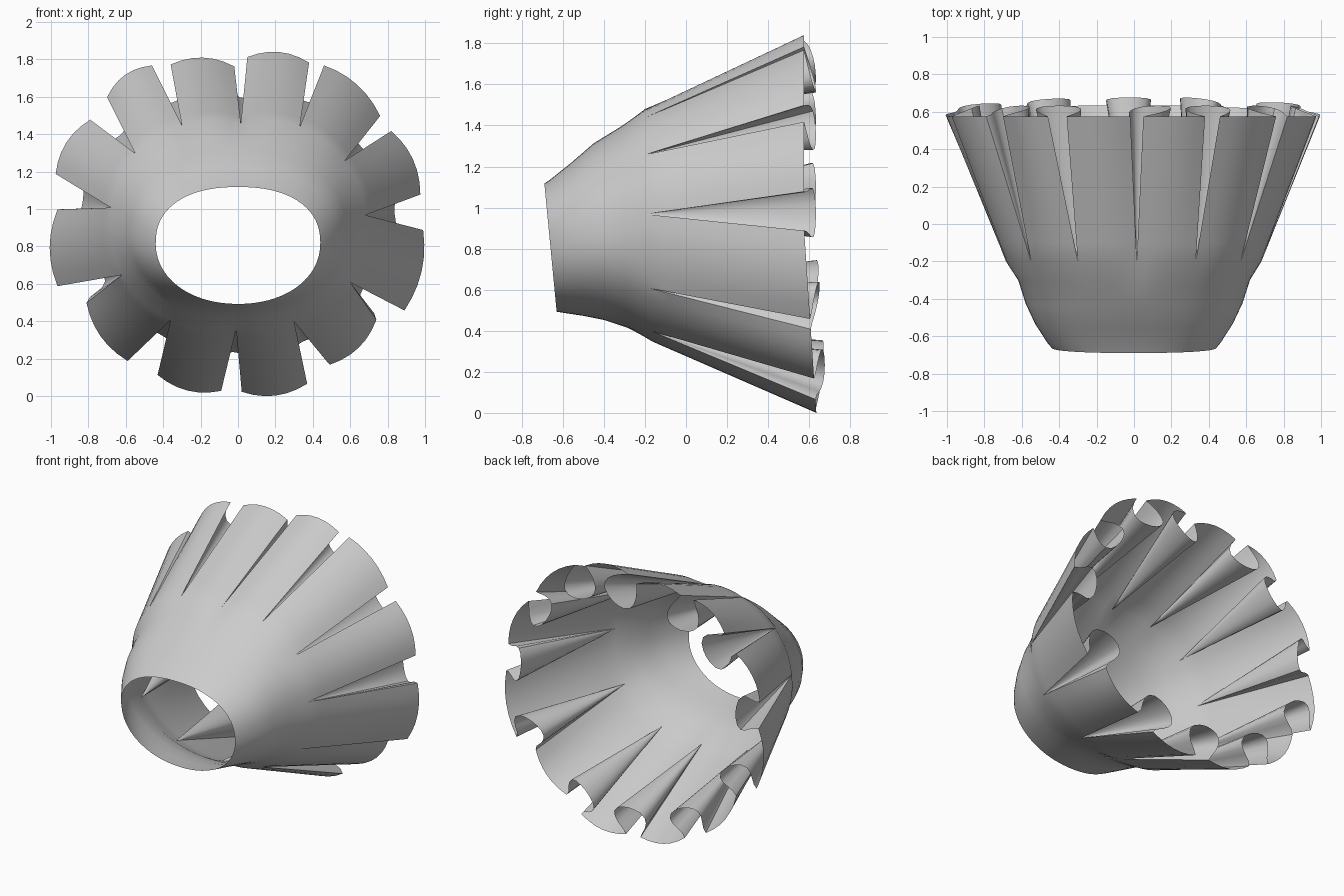
import bpy, bmesh, math
from mathutils import Vector as V

if "Cube" in bpy.data.objects:
    bpy.data.objects.remove(bpy.data.objects["Cube"])

# Rim corners (x, z) of the 12 outer flaps, clockwise from top centre
FLAPS = [((.05, 1.815), (.38, 1.785)), ((.46, 1.77), (.76, 1.50)), ((.82, 1.42), (.975, 1.08)),
         ((.99, .89), (.89, .46)), ((.74, .41), (.49, .17)), ((.37, .068), (.02, .025)),
         ((-.09, .03), (-.43, .115)), ((-.59, .19), (-.81, .50)), ((-.965, .59), (-.965, 1.0)),
         ((-.975, 1.19), (-.79, 1.48)), ((-.70, 1.60), (-.46, 1.77)), ((-.36, 1.775), (-.02, 1.765))]
# Point where the pleat after each flap starts
APEX = [(.33, 1.44), (.57, 1.26), (.68, .97), (.60, .61), (.30, .40), (-.01, .36),
        (-.36, .41), (-.62, .65), (-.68, 1.01), (-.55, 1.30), (-.30, 1.45), (.015, 1.46)]
# Half section of a pleat at the rim: (half width, depth)
PLEAT = [(.075, .035), (.105, .075), (.12, .115), (.118, .15), (.09, .18), (.045, .195), (0, .20)]
# Body rings: y at top, y at bottom, half width, top z, bottom z, centre z
RINGS = [(-.69, -.63, .44, 1.12, .495, .82), (-.66, -.60, .465, 1.14, .49, .83),
         (-.56, -.50, .53, 1.22, .475, .85), (-.45, -.40, .58, 1.315, .455, .87),
         (-.32, -.28, .62, 1.395, .415, .89)]
SEG, ROWS = 6, 8


def low(z):
    return min(1, max(0, 1 - z / .9))


def fluted_ring(s):
    """Cross-section of the pleated part, s = 0 at the pleat starts, 1 at the rim."""
    pts = []

    def add(p, extra=0):
        y0 = -.2 + .06 * low(p.y)
        y1 = .575 + .06 * low(p.y)
        pts.append(V((p.x, y0 + (y1 - y0) * s + extra, p.y)))

    for k in range(12):
        a = V(APEX[k - 1]).lerp(V(FLAPS[k][0]), s)
        b = V(APEX[k]).lerp(V(FLAPS[k][1]), s)
        c = V(APEX[k]).lerp(V(FLAPS[(k + 1) % 12][0]), s)
        # outer flap, slightly bowed
        t = (b - a).normalized()
        out = V((-t.y, t.x))
        for i in range(SEG + 1):
            f = i / SEG
            add(a.lerp(b, f) + out * ((.027 + .015 * s) * 4 * f * (1 - f)))
        # inward pleat, wider inside than at its mouth, shallower at the sides
        u = V(FLAPS[(k + 1) % 12][0]) - V(FLAPS[k][1])
        m = u.length / 2
        u.normalize()
        inward = V((u.y, -u.x))
        deep = .7 + .35 * abs(inward.y)
        mid = (b + c) / 2
        half = [(max(w, m) if d < .1 else w, d) for w, d in PLEAT]
        sec = [(-w, d) for w, d in half] + [(w, d) for w, d in half[-2::-1]]
        for w, d in sec:
            add(mid + (u * w + inward * d * deep) * s, .058 * s * d / .2)
    return pts


def body_ring(base, r):
    """Flattened oval, squarer on top, whose points line up with the base ring."""
    yt, yb, a, zt, zb, zc = r
    pts = []
    for p in base:
        dx, dz = p.x / .68, (p.z - .9) / .55
        n = 2.3 if dz > 0 else 2.1
        q = (abs(dx) ** n + abs(dz) ** n) ** (1 / n)
        dx, dz = dx / q, dz / q
        z = zc + dz * ((zt - zc) if dz > 0 else (zc - zb))
        pts.append(V((dx * a, yb + (yt - yb) * (z - zb) / (zt - zb), z)))
    return pts


base = fluted_ring(0)
rings = [body_ring(base, r) for r in RINGS]
rings += [fluted_ring(i / ROWS) for i in range(ROWS + 1)]

# Skin the rings into one open shell
bm = bmesh.new()
grid = [[bm.verts.new(p) for p in ring] for ring in rings]
count = len(base)
for lo, hi in zip(grid, grid[1:]):
    for i in range(count):
        j = (i + 1) % count
        bm.faces.new((lo[i], lo[j], hi[j], hi[i]))
bmesh.ops.remove_doubles(bm, verts=bm.verts, dist=.0008)
bmesh.ops.recalc_face_normals(bm, faces=bm.faces)
low_z = min(v.co.z for v in bm.verts)
for v in bm.verts:
    v.co.z -= low_z
me = bpy.data.meshes.new("pleated_cuff")
bm.to_mesh(me)
bm.free()
cuff = bpy.data.objects.new("pleated_cuff", me)
bpy.context.collection.objects.link(cuff)
bpy.context.view_layer.objects.active = cuff
cuff.select_set(True)
bpy.ops.object.shade_smooth_by_angle(angle=math.radians(40))
